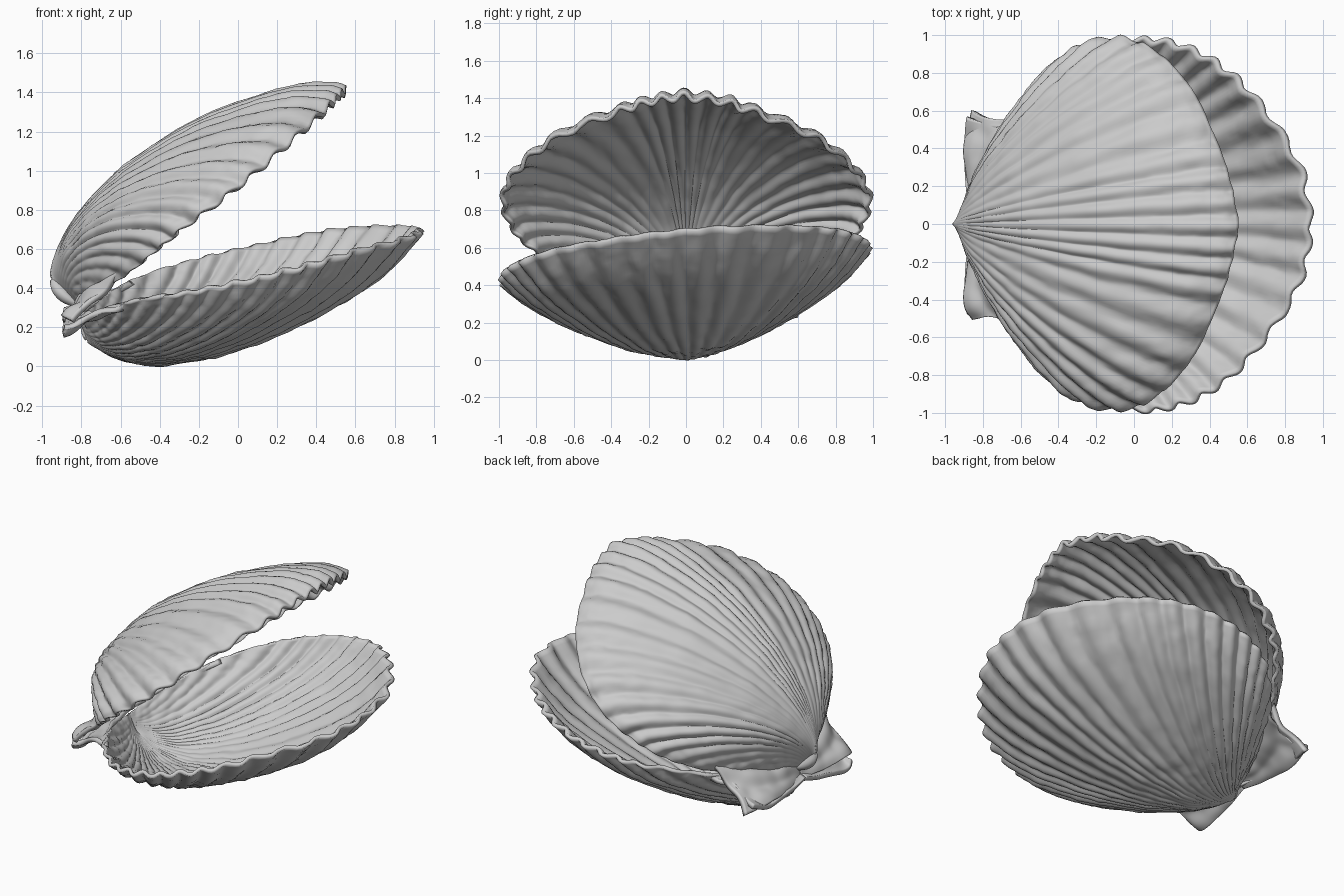
import bpy, math
from mathutils import Vector, noise

if "Cube" in bpy.data.objects:
    bpy.data.objects.remove(bpy.data.objects["Cube"])

RIBS, COLS, ROWS = 33, 350, 56


def spline(pts, t):
    """Catmull-Rom through pts, t in 0..1"""
    n = len(pts) - 1
    i = min(int(t * n), n - 1)
    f = t * n - i
    p1, p2 = Vector(pts[i]), Vector(pts[i + 1])
    p0 = Vector(pts[i - 1]) if i else p1 * 2 - p2
    p3 = Vector(pts[i + 2]) if i + 2 <= n else p2 * 2 - p1
    return 0.5 * (2 * p1 + (p2 - p0) * f + (2 * p0 - 5 * p1 + 4 * p2 - p3) * f * f
                  + (3 * p1 - p0 - 3 * p2 + p3) * f ** 3)


def grid_object(name, point, cols, rows, thick):
    verts = [point(i / cols, j / rows) for i in range(cols + 1) for j in range(rows + 1)]
    w = rows + 1
    faces = [(i * w + j, (i + 1) * w + j, (i + 1) * w + j + 1, i * w + j + 1)
             for i in range(cols) for j in range(rows)]
    me = bpy.data.meshes.new(name)
    me.from_pydata(verts, [], faces)
    me.update()
    ob = bpy.data.objects.new(name, me)
    bpy.context.collection.objects.link(ob)
    for p in me.polygons:
        p.use_smooth = True
    weld = ob.modifiers.new("weld", 'WELD')
    weld.merge_threshold = 0.0002
    sol = ob.modifiers.new("thickness", 'SOLIDIFY')
    sol.thickness, sol.offset = thick, 0
    return ob


def frame(origin, tip, roll, side):
    """Maps hinge-plane coordinates (along, across, out) to space"""
    o = Vector(origin)
    along = (Vector(tip) - o).normalized()
    across = Vector((0, 1, roll)).normalized()
    out = along.cross(across).normalized() * side
    return lambda a, b, n: o + along * a + across * b + out * n


def valve(name, place, outline, profile, power, spread):
    def smooth_point(u, v):
        t = 2 * u - 1
        rim = spline(outline, abs(t))
        prof = spline(profile, v)
        k = prof[0]
        kb = k + spread * 4 * v * (1 - v)       # broad, rounded beak
        bulge = prof[1] * (1 - abs(t) ** power)
        return place(rim[0] * k, math.copysign(rim[1], t) * kb, bulge + rim[2] * max(k, 0))

    # fan of ribs, growing towards the rim, plus fine surface bumps
    def point(u, v):
        p, e = smooth_point(u, v), 0.004
        du = smooth_point(min(u + e, 1), v) - smooth_point(max(u - e, 0), v)
        dv = smooth_point(u, min(v + e, 1)) - smooth_point(u, max(v - e, 0))
        nrm = du.cross(dv)
        if nrm.length < 1e-9:
            return p
        nrm.normalize()
        k = max(spline(profile, v)[0], 0)
        fade = min(1, (1 - abs(2 * u - 1)) / 0.4)
        wave = math.cos(2 * math.pi * RIBS * u + noise.noise((u * 9, 2, 0)) * 1.5)
        rib = wave * 0.015 * k ** 1.2 * fade
        bump = noise.noise(p * 24) * 0.006 + noise.noise(p * 9) * 0.006
        edge = wave * 0.008 * fade * k ** 8
        return p + nrm * (rib + bump * min(1, k * 5)) + (dv.normalized() * edge)

    grid_object(name, point, COLS, ROWS, 0.022)


def ear(name, place, side, shoulder, reach, lift_in, lift_out):
    inner = [(0.02, 0, 0.04), (0.05, 0.2, 0.04), (0.14, 0.38, 0.03), (shoulder, 0.60, 0.01)]
    outer = [(-0.06, 0.0, 0), (-0.09, 0.22, 0.02), (-0.10, 0.42, 0.04), (-0.08, reach, 0.0)]

    def point(u, v):
        p = spline(inner, u).lerp(spline(outer, u), v)
        notch = math.sin(math.pi * v) * u ** 4 * 0.05
        ripple = math.sin(math.pi * v * 3) * 0.012 * u
        n = p[2] + lift_in * (1 - v) + lift_out * v + ripple + noise.noise(p * 9) * 0.012
        return place(p[0], (p[1] - notch) * side, n)

    grid_object(name, point, 36, 24, 0.03)


# upper valve: raised open about the hinge
upper = frame((-0.80, 0, 0.30), (0.56, 0, 1.40), 0, 1)
upper_rim = [(1.75, 0, 0), (1.70, 0.2, 0), (1.61, 0.4, -.01), (1.42, 0.70, -.02), (1.16, 0.91, -.03),
             (0.90, 0.98, -.03), (0.66, 0.93, -.02), (0.48, 0.82, -.02), (0.30, 0.62, -.02), (0.13, 0.36, 0), (0.02, 0.12, 0)]
upper_profile = [(0, 0), (-.03, .1), (-.023, .187), (.03, .276), (.13, .357), (.26, .403),
                 (.41, .41), (.61, .36), (.78, .265), (.9, .168), (.97, .08), (1, 0.01)]
valve("upper_valve", upper, upper_rim, upper_profile, 2.2, 0.02)

# lower valve: resting bowl, rolled slightly to one side
lower = frame((-0.80, 0, 0.232), (0.95, 0, 0.702), 0.085, -1)
lower_rim = [(1.80, 0, 0), (1.74, 0.3, -.005), (1.55, 0.61, -.03), (1.35, 0.82, -.045), (1.14, 0.94, -.055),
             (0.93, 0.985, -.06), (0.72, 0.96, -.07), (0.52, 0.86, -.08), (0.30, 0.64, -.085), (0.14, 0.38, -.06), (0.02, 0.12, -.02)]
lower_profile = [(0, 0), (.0, .09), (.033, .161), (.08, .235), (.17, .308), (.29, .336), (.41, .34),
                 (.58, .304), (.77, .22), (.9, .12), (1, 0)]
valve("lower_valve", lower, lower_rim, lower_profile, 1.75, -0.01)

# hinge ears on both valves
for side, label, reach in ((1, "left", 0.60), (-1, "right", 0.50)):
    ear("upper_ear_" + label, upper, side, 0.35, reach, 0.0, -0.02)
    ear("lower_ear_" + label, lower, side, 0.29, reach - 0.03, -0.085, -0.03)
